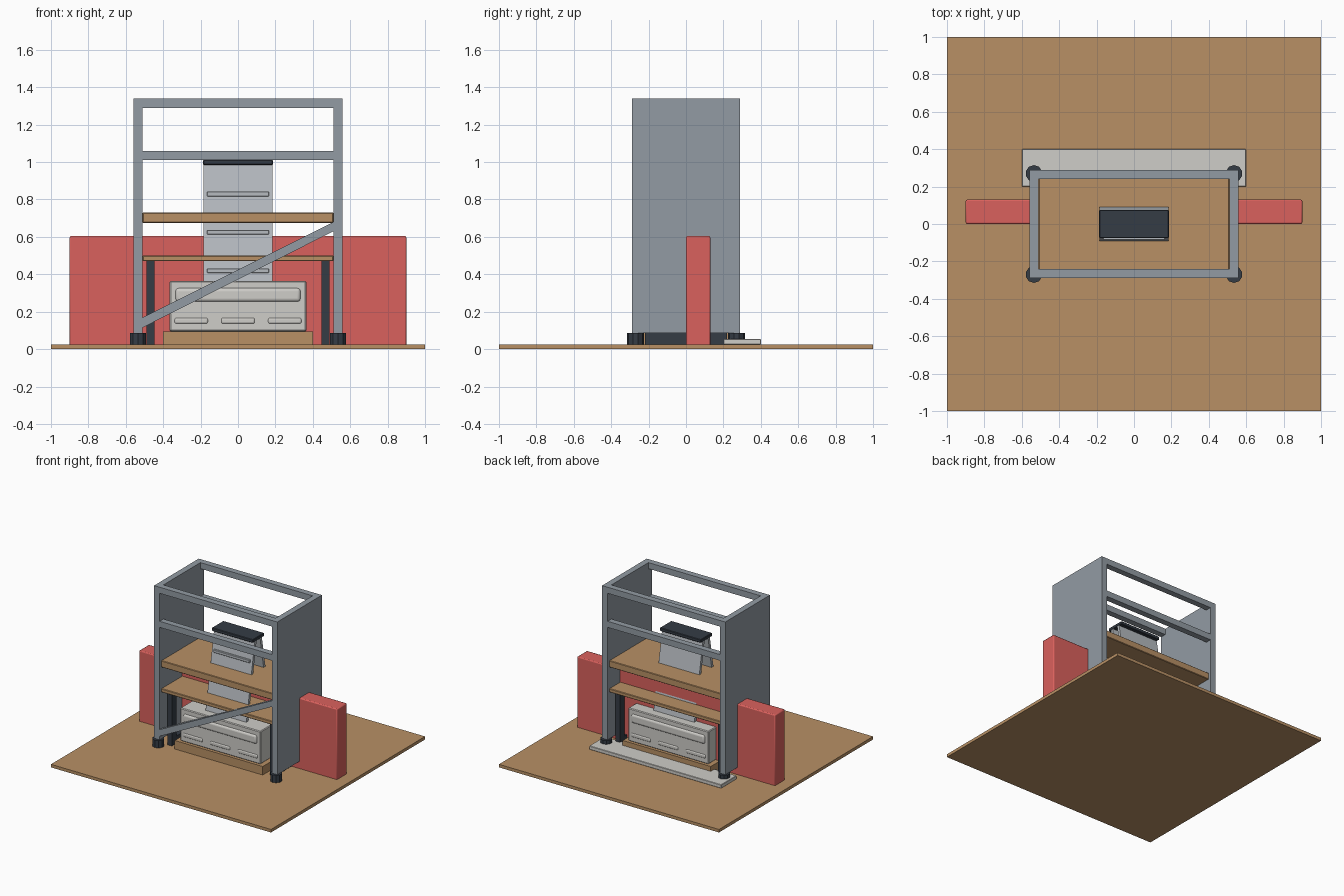
import bpy, bmesh, math
from mathutils import Matrix, Vector

if "Cube" in bpy.data.objects:
    bpy.data.objects.remove(bpy.data.objects["Cube"])


def material(name, rgb):
    m = bpy.data.materials.new(name)
    m.diffuse_color = (*rgb, 1)
    m.use_nodes = True
    m.node_tree.nodes["Principled BSDF"].inputs["Base Color"].default_value = m.diffuse_color
    return m


WOOD = material("wood", (0.48, 0.28, 0.13))
DARK = material("dark_rubber", (0.035, 0.045, 0.06))
RED = material("red_padding", (0.70, 0.12, 0.11))
METAL = material("grey_metal", (0.29, 0.33, 0.37))
PALE = material("pale_shell", (0.62, 0.61, 0.58))
ALU = material("light_metal", (0.47, 0.50, 0.53))


def finish(name, bm, mat, bevel=0, segments=1):
    bmesh.ops.recalc_face_normals(bm, faces=bm.faces)
    me = bpy.data.meshes.new(name)
    bm.to_mesh(me)
    bm.free()
    me.materials.append(mat)
    ob = bpy.data.objects.new(name, me)
    bpy.context.collection.objects.link(ob)
    if bevel:
        mod = ob.modifiers.new("bevel", 'BEVEL')
        mod.width, mod.segments = bevel, segments
        if segments > 1:
            bpy.context.view_layer.objects.active = ob
            ob.select_set(True)
            bpy.ops.object.shade_smooth_by_angle(angle=math.radians(35))
            ob.select_set(False)
    return ob


def box(name, x, y, z, mat, bevel=0, segments=1):
    """Box from (min, max) ranges on each axis."""
    bm = bmesh.new()
    size = [r[1] - r[0] for r in (x, y, z)]
    mid = [(r[1] + r[0]) / 2 for r in (x, y, z)]
    bmesh.ops.create_cube(bm, size=1, matrix=Matrix.Translation(mid) @ Matrix.Diagonal((*size, 1)))
    return finish(name, bm, mat, bevel, segments)


def prism(name, pts, axis, a, b, mat):
    """Extrude a closed profile along x (profile is y,z) or y (profile is x,z)."""
    bm = bmesh.new()
    vs = [bm.verts.new((a, p, q) if axis == 'x' else (p, a, q)) for p, q in pts]
    f = bm.faces.new(vs)
    ext = bmesh.ops.extrude_face_region(bm, geom=[f])["geom"]
    off = Vector((b - a, 0, 0) if axis == 'x' else (0, b - a, 0))
    bmesh.ops.translate(bm, vec=off, verts=[v for v in ext if isinstance(v, bmesh.types.BMVert)])
    return finish(name, bm, mat)


def span(c, s, lo, hi):
    """Range lo..hi mirrored by sign s about c."""
    return tuple(sorted((c + s * lo, c + s * hi)))


# floor board and rear threshold strip
box("floor_board", (-1, 1), (-1, 1), (0, 0.025), WOOD)
box("rear_strip", (-0.6, 0.6), (0.2, 0.4), (0.025, 0.055), PALE, 0.003)

# rack: side panels, front and back rails, diagonal brace
for s, side in ((-1, "left"), (1, "right")):
    box(side + "_rack_panel", span(0, s, 0.51, 0.56), (-0.29, 0.29), (0.085, 1.34), METAL)
for s, side in ((-1, "front"), (1, "back")):
    for z, level in ((1.29, "top"), (1.01, "middle")):
        box(f"{side}_{level}_rail", (-0.51, 0.51), span(0, s, 0.24, 0.29), (z, z + 0.05), METAL)
prism("diagonal_brace", [(-0.51, 0.115), (0.51, 0.63), (0.51, 0.68), (-0.51, 0.17)],
      'y', -0.29, -0.25, METAL)

# rack feet
for sx in (-1, 1):
    for sy in (-1, 1):
        bm = bmesh.new()
        bmesh.ops.create_cone(bm, cap_ends=True, segments=10, radius1=0.045, radius2=0.045, depth=0.085,
                              matrix=Matrix.Translation((sx * 0.535, sy * 0.27, 0.0435)))
        finish("rack_foot", bm, DARK)

# shelves
box("upper_shelf", (-0.51, 0.51), (-0.27, 0.27), (0.675, 0.73), WOOD, 0.004)
box("lower_shelf", (-0.51, 0.51), (-0.27, 0.27), (0.47, 0.50), WOOD, 0.004)

# dark trestle legs below the lower shelf
for sx in (-1, 1):
    xr = span(0, sx, 0.447, 0.488)
    for sy in (-1, 1):
        box("trestle_post", xr, span(0, sy, 0.16, 0.22), (0.02, 0.47), DARK)
    box("trestle_foot_bar", xr, (-0.16, 0.16), (0.02, 0.085), DARK)

# red padded board
box("red_board", (-0.9, 0.9), (0, 0.13), (0.015, 0.605), RED, 0.008, 2)

# pale cabinet on a wooden plinth
box("cabinet_plinth", (-0.4, 0.4), (-0.25, 0.25), (0.02, 0.095), WOOD)
box("cabinet_body", (-0.365, 0.365), (-0.23, 0.23), (0.095, 0.365), PALE, 0.006)
for s in (-1, 1):
    yr = span(0, s, 0.20, 0.242)
    box("cabinet_long_relief", (-0.335, 0.335), yr, (0.253, 0.327), PALE, 0.018, 4)
    for x in (-0.25, 0, 0.25):
        box("cabinet_short_relief", (x - 0.09, x + 0.09), span(0, s, 0.2, 0.235), (0.135, 0.168), PALE, 0.01, 3)

# folding step ladder: two leaning leaves, steps and cap
for s, side in ((-1, "front"), (1, "back")):
    prism(side + "_ladder_leaf", [(s * 0.045, 0.99), (s * 0.022, 0.99), (s * 0.195, 0.01), (s * 0.22, 0.01)],
          'x', -0.185, 0.185, ALU)
for z in (0.42, 0.625, 0.83):
    y = -0.045 - (0.99 - z) * 0.178
    box("ladder_step", (-0.165, 0.165), (y - 0.012, y + 0.015), (z - 0.013, z + 0.012), ALU, 0.003)
box("ladder_cap", (-0.187, 0.187), (-0.075, 0.075), (0.985, 1.012), DARK, 0.004)
